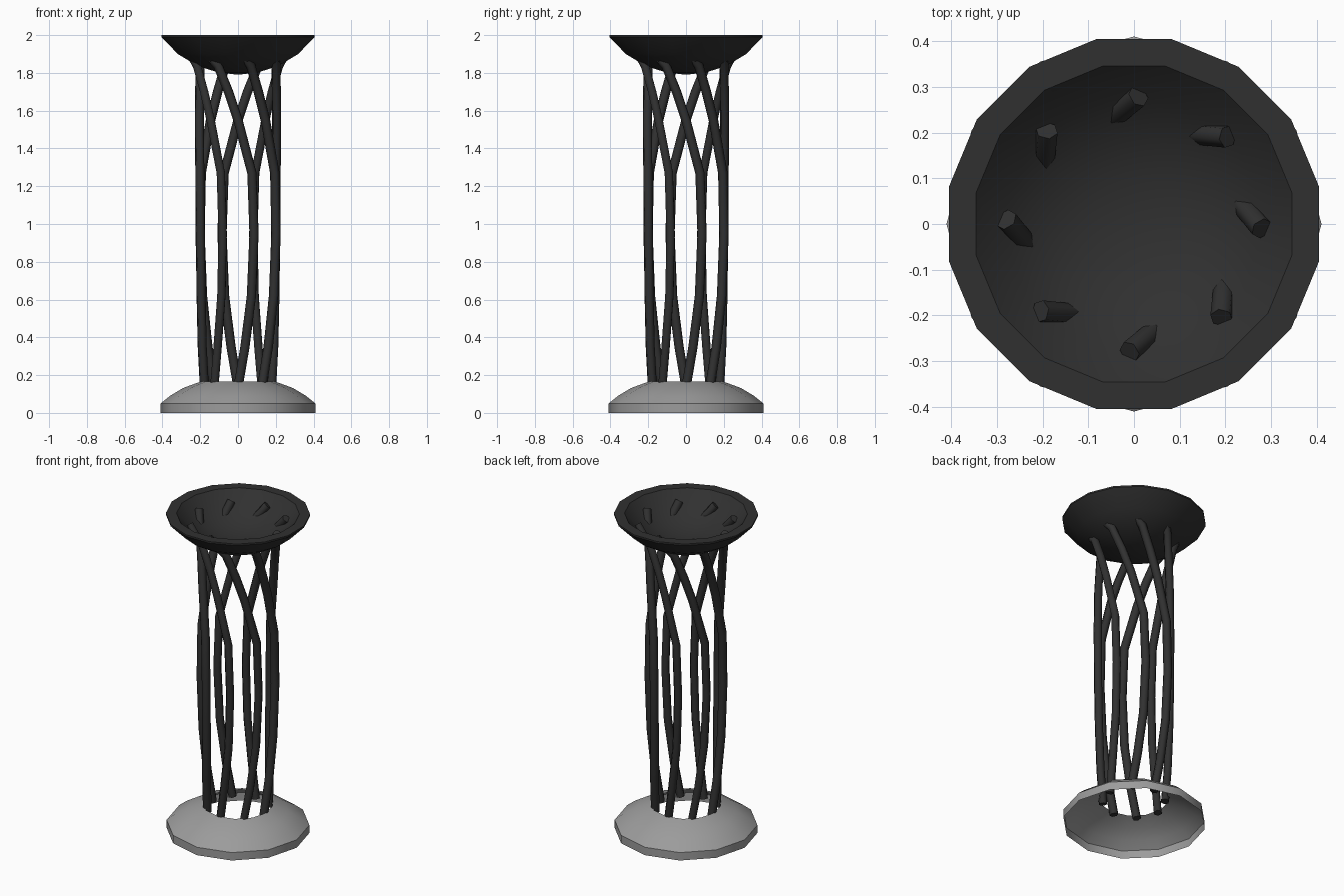
import bpy
import bmesh
from math import cos, sin, pi, radians

cube = bpy.data.objects.get("Cube")
if cube:
    bpy.data.objects.remove(cube, do_unlink=True)


def material(name, value):
    mat = bpy.data.materials.new(name)
    mat.use_nodes = True
    color = (value, value, value, 1)
    mat.diffuse_color = color
    mat.node_tree.nodes["Principled BSDF"].inputs["Base Color"].default_value = color
    return mat


def finish(obj, mat, angle):
    obj.data.materials.clear()
    obj.data.materials.append(mat)
    bpy.ops.object.select_all(action='DESELECT')
    obj.select_set(True)
    bpy.context.view_layer.objects.active = obj
    bpy.ops.object.shade_smooth_by_angle(angle=radians(angle))


def lathe(name, profile, sides, turn, mat, angle):
    """Revolve an (r, z) profile around z; a radius of 0 closes to a point."""
    bm = bmesh.new()
    rings = []
    for r, z in profile:
        count = sides if r > 0 else 1
        rings.append([bm.verts.new((r * cos(2 * pi * (i + turn) / sides),
                                    r * sin(2 * pi * (i + turn) / sides), z))
                      for i in range(count)])
    for a, b in zip(rings, rings[1:]):
        for i in range(sides):
            j = (i + 1) % sides
            corners = [a[i % len(a)], a[j % len(a)], b[j % len(b)], b[i % len(b)]]
            bm.faces.new(list(dict.fromkeys(corners)))
    bmesh.ops.recalc_face_normals(bm, faces=bm.faces)
    mesh = bpy.data.meshes.new(name)
    bm.to_mesh(mesh)
    bm.free()
    obj = bpy.data.objects.new(name, mesh)
    bpy.context.collection.objects.link(obj)
    finish(obj, mat, angle)
    return obj


dark = material("charcoal", 0.03)
grey = material("mid_grey", 0.33)

# Open domed base ring
lathe("base_ring", [(0.41, 0), (0.41, 0.05), (0.36, 0.09), (0.29, 0.132), (0.2, 0.165)],
      12, 0, grey, 40)

# Bowl with a flat rim
lathe("bowl", [(0, 1.79), (0.11, 1.803), (0.22, 1.838), (0.325, 1.9), (0.413, 1.99),
               (0.413, 2), (0.352, 2), (0.28, 1.925), (0.19, 1.868), (0.1, 1.84), (0, 1.83)],
      16, 0.5, dark, 35)

# Eight bent rods that lean one way, then back: (angle, radius, height)
path = [(0, 0.178, 0.135), (11, 0.193, 0.35), (20, 0.208, 0.62), (23, 0.217, 0.95),
        (20, 0.215, 1.27), (0, 0.205, 1.55), (-14, 0.209, 1.7), (-28, 0.228, 1.84),
        (-47, 0.28, 1.95)]
for k in range(8):
    curve = bpy.data.curves.new("rod", 'CURVE')
    curve.dimensions = '3D'
    curve.bevel_depth = 0.025
    curve.bevel_resolution = 1
    curve.use_fill_caps = True
    spline = curve.splines.new('POLY')
    spline.points.add(len(path) - 1)
    for point, (a, r, z) in zip(spline.points, path):
        t = radians(a + 45 * k)
        point.co = (r * cos(t), r * sin(t), z, 1)
    rod = bpy.data.objects.new(f"rod_{k + 1}", curve)
    bpy.context.collection.objects.link(rod)
    bpy.ops.object.select_all(action='DESELECT')
    rod.select_set(True)
    bpy.context.view_layer.objects.active = rod
    bpy.ops.object.convert(target='MESH')
    finish(bpy.context.view_layer.objects.active, dark, 62)
